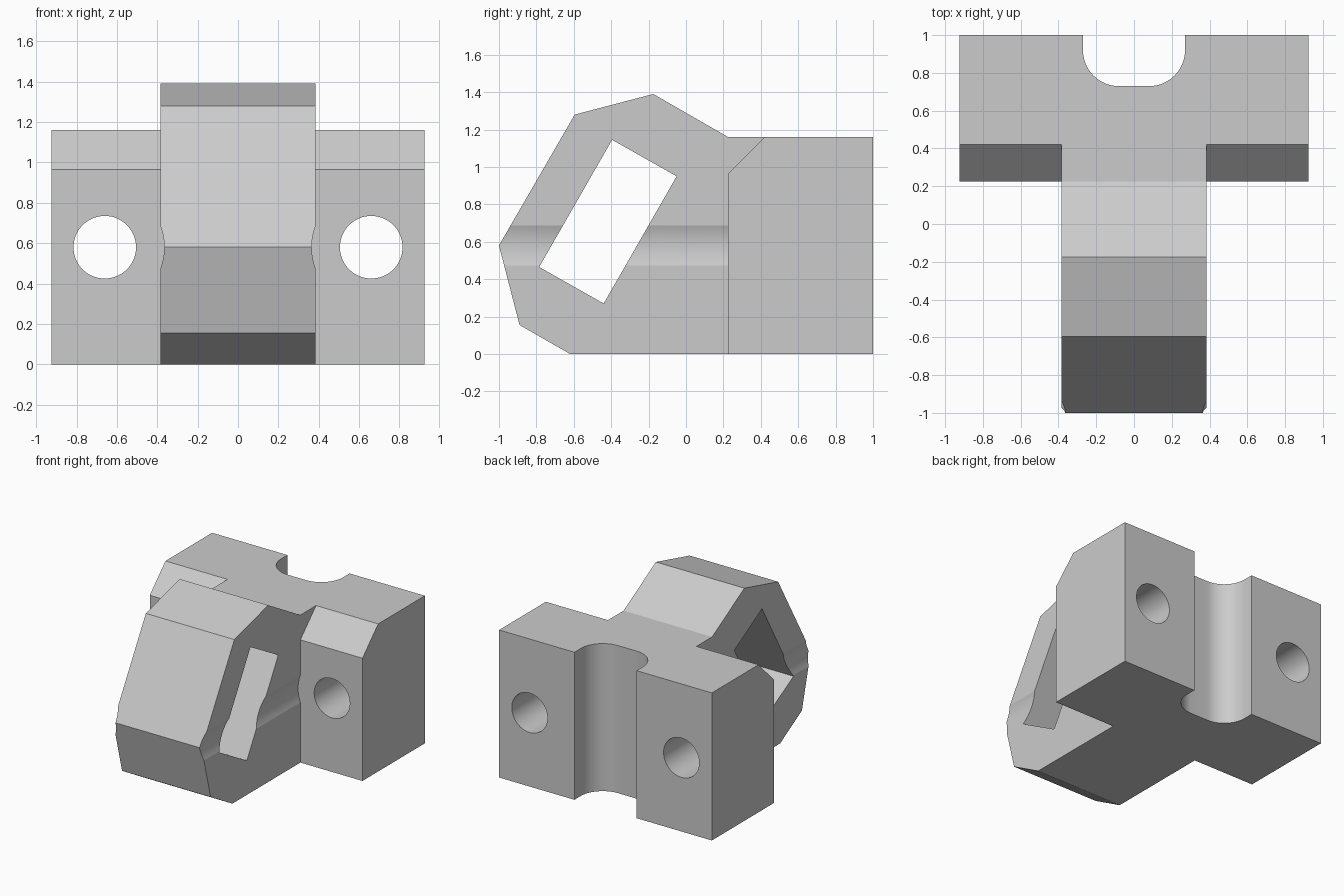
import bpy
import bmesh
from math import cos, sin, pi, radians
from mathutils import Matrix, Vector

if "Cube" in bpy.data.objects:
    bpy.data.objects.remove(bpy.data.objects["Cube"], do_unlink=True)

grey = bpy.data.materials.new("light_grey")
grey.use_nodes = True
grey.diffuse_color = (0.6, 0.6, 0.6, 1)
grey.node_tree.nodes["Principled BSDF"].inputs["Base Color"].default_value = (0.6, 0.6, 0.6, 1)


def make_object(name, bm):
    bmesh.ops.recalc_face_normals(bm, faces=bm.faces)
    mesh = bpy.data.meshes.new(name)
    bm.to_mesh(mesh)
    bm.free()
    mesh.materials.append(grey)
    obj = bpy.data.objects.new(name, mesh)
    bpy.context.collection.objects.link(obj)
    return obj


def extrude(name, points, direction):
    """Closed prism from a flat outline."""
    bm = bmesh.new()
    face = bm.faces.new([bm.verts.new(p) for p in points])
    new = bmesh.ops.extrude_face_region(bm, geom=[face])["geom"]
    verts = [v for v in new if isinstance(v, bmesh.types.BMVert)]
    bmesh.ops.translate(bm, verts=verts, vec=Vector(direction))
    return make_object(name, bm)


def side_prism(name, profile, half):
    """Prism across x from a (y, z) profile."""
    return extrude(name, [(-half, y, z) for y, z in profile], (2 * half, 0, 0))


def bore(name, x, radius, y0, y1):
    """Cylinder along y at the bolt height."""
    bm = bmesh.new()
    bmesh.ops.create_cone(
        bm, cap_ends=True, segments=64, radius1=radius, radius2=radius, depth=y1 - y0,
        matrix=Matrix.Translation((x, (y0 + y1) / 2, BOLT_Z)) @ Matrix.Rotation(pi / 2, 4, "X"))
    return make_object(name, bm)


def combine(target, tool, operation):
    """Apply a boolean and discard the helper."""
    tool.hide_render = True
    mod = target.modifiers.new("boolean", "BOOLEAN")
    mod.operation, mod.solver, mod.object = operation, "EXACT", tool
    bpy.context.view_layer.objects.active = target
    bpy.ops.object.modifier_apply(modifier=mod.name)
    bpy.data.objects.remove(tool, do_unlink=True)


FRONT, TOP, ARM, WIDE = 0.225, 1.16, 0.385, 0.925
BOLT_X, BOLT_Z = 0.66, 0.58

# Angled arm with a tilted slot through its sides
arm = side_prism("bracket_arm", [
    (-0.62, 0), (-0.89, 0.155), (-1, 0.58), (-0.595, 1.28), (-0.175, 1.39),
    (FRONT, TOP), (0.6, TOP), (0.6, 0)], ARM)
slot = side_prism("slot_cutter", [
    (-0.395, 1.145), (-0.05, 0.95), (-0.44, 0.27), (-0.785, 0.465)], 1)
combine(arm, slot, "DIFFERENCE")

# Shallow bolt-head clearance along both arm sides
for side in (-1, 1):
    combine(arm, bore("clearance_cutter", side * BOLT_X, 0.295, -1.2, FRONT), "DIFFERENCE")

# Mounting block with chamfered front shoulders
block = side_prism("mounting_bracket", [
    (FRONT, 0), (FRONT, 0.965), (0.42, TOP), (1, TOP), (1, 0)], WIDE)
combine(block, arm, "UNION")

# Rounded channel down the back
HALF, DEPTH, RADIUS = 0.27, 0.73, 0.19
outline = [(HALF, 1.2, -0.1)]
for side, start in ((1, 0), (-1, pi / 2)):
    for i in range(17):
        a = start + i * pi / 32
        outline.append((side * (HALF - RADIUS) + RADIUS * cos(a),
                        DEPTH + RADIUS - RADIUS * sin(a), -0.1))
outline.append((-HALF, 1.2, -0.1))
combine(block, extrude("channel_cutter", outline, (0, 0, 1.5)), "DIFFERENCE")

# Bolt holes
for side in (-1, 1):
    combine(block, bore("hole_cutter", side * BOLT_X, 0.155, 0, 1.2), "DIFFERENCE")

bpy.ops.object.select_all(action="DESELECT")
block.select_set(True)
bpy.context.view_layer.objects.active = block
bpy.ops.object.shade_smooth_by_angle(angle=radians(15))
